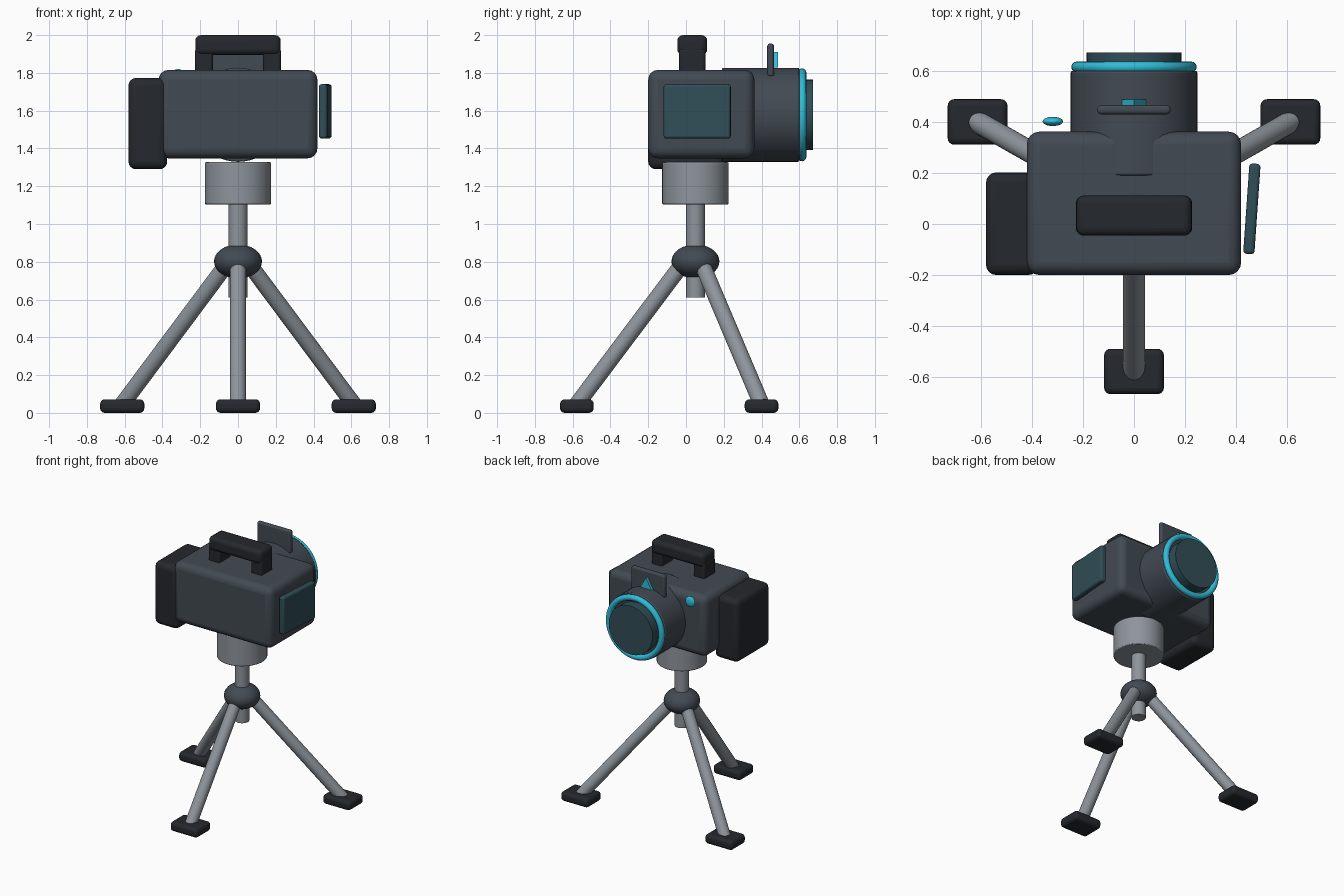
import bpy, math
from mathutils import Vector

if "Cube" in bpy.data.objects:
    bpy.data.objects.remove(bpy.data.objects["Cube"])


def material(name, rgb):
    m = bpy.data.materials.new(name)
    m.diffuse_color = (*rgb, 1)
    m.use_nodes = True
    m.node_tree.nodes["Principled BSDF"].inputs["Base Color"].default_value = m.diffuse_color
    return m


SLATE = material("slate", (0.055, 0.068, 0.085))
BLACK = material("black", (0.018, 0.021, 0.026))
METAL = material("metal", (0.27, 0.30, 0.33))
TEAL = material("teal", (0.03, 0.50, 0.68))
GLASS = material("dark_teal", (0.03, 0.075, 0.095))


def finish(name, mat, bevel=0, segments=4):
    ob = bpy.context.object
    ob.name = name
    ob.data.materials.append(mat)
    if bevel:
        b = ob.modifiers.new("bevel", 'BEVEL')
        b.width, b.segments, b.limit_method = bevel, segments, 'ANGLE'
    bpy.ops.object.shade_smooth_by_angle(angle=math.radians(35))
    return ob


def box(name, lo, hi, mat, bevel, rot_z=0):
    lo, hi = Vector(lo), Vector(hi)
    bpy.ops.mesh.primitive_cube_add(size=1, location=(lo + hi) / 2)
    bpy.context.object.scale = hi - lo
    bpy.ops.object.transform_apply(location=False, rotation=False, scale=True)
    bpy.context.object.rotation_euler.z = rot_z
    return finish(name, mat, bevel)


def rod(name, a, b, radius, mat, bevel=0, sides=40):
    a, b = Vector(a), Vector(b)
    bpy.ops.mesh.primitive_cylinder_add(vertices=sides, radius=radius, depth=(b - a).length,
                                        location=(a + b) / 2)
    bpy.context.object.rotation_euler = (b - a).to_track_quat('Z', 'Y').to_euler()
    return finish(name, mat, bevel, 2)


def ball(name, centre, scale, mat):
    bpy.ops.mesh.primitive_uv_sphere_add(segments=32, ring_count=16, location=centre)
    bpy.context.object.scale = scale
    bpy.ops.object.transform_apply(location=False, rotation=False, scale=True)
    return finish(name, mat)


# Camera body, side battery pack and tilted side screen
box("camera_body", (-0.42, -0.2, 1.348), (0.42, 0.362, 1.815), SLATE, 0.05)
box("battery_pack", (-0.58, -0.2, 1.29), (-0.375, 0.202, 1.773), BLACK, 0.04)
box("side_screen", (0.44, -0.118, 1.453), (0.484, 0.237, 1.74), GLASS, 0.014, math.radians(-4))

# Carry handle
box("handle_grip", (-0.226, -0.046, 1.895), (0.226, 0.112, 2.0), BLACK, 0.03)
for side, sx in (("left", -1), ("right", 1)):
    box(f"handle_post_{side}", (sx * 0.18 - 0.047, -0.036, 1.79),
        (sx * 0.18 + 0.047, 0.102, 1.93), BLACK, 0.015)

# Lens
LZ = 1.578
rod("lens_barrel", (0, 0.19, LZ), (0, 0.6, LZ), 0.249, SLATE, 0.008, 48)
bpy.ops.mesh.primitive_torus_add(major_segments=48, minor_segments=12, major_radius=0.224,
                                 minor_radius=0.022, location=(0, 0.615, LZ),
                                 rotation=(math.pi / 2, 0, 0))
finish("lens_ring", TEAL)
rod("lens_glass", (0, 0.5, LZ), (0, 0.673, LZ), 0.186, GLASS, 0, 48)

# Sight plate with a plain triangular marker, and the front lamp
box("sight_plate", (-0.143, 0.43, 1.78), (0.143, 0.466, 1.955), SLATE, 0.014)
bpy.ops.mesh.primitive_cylinder_add(vertices=3, radius=0.055, depth=0.04,
                                    location=(0, 0.468, 1.855), rotation=(math.pi / 2, 0, 0))
marker = finish("sight_marker", TEAL)
marker.rotation_euler = (-math.pi / 2, math.pi, 0)
ball("front_lamp", (-0.318, 0.402, 1.78), (0.04, 0.018, 0.04), TEAL)

# Tripod head, centre column and hub
CY = 0.05
rod("tripod_head", (0, CY, 1.104), (0, CY, 1.327), 0.176, METAL, 0.006)
rod("centre_column", (0, CY, 0.61), (0, CY, 1.15), 0.05, METAL)
ball("tripod_hub", (0, CY, 0.802), (0.127, 0.127, 0.09), SLATE)

# Legs and feet: (hub end xy, foot end xy)
legs = {
    "front": ((0, -0.01), (0, -0.578)),
    "rear_left": ((-0.05, 0.08), (-0.613, 0.4)),
    "rear_right": ((0.05, 0.08), (0.613, 0.4)),
}
for name, (top, (fx, fy)) in legs.items():
    rod(f"{name}_leg", (*top, 0.8), (fx, fy, 0.045), 0.043, METAL, 0, 24)
    box(f"{name}_foot", (fx - 0.117, fy - 0.089, 0), (fx + 0.117, fy + 0.089, 0.072), BLACK, 0.025)
